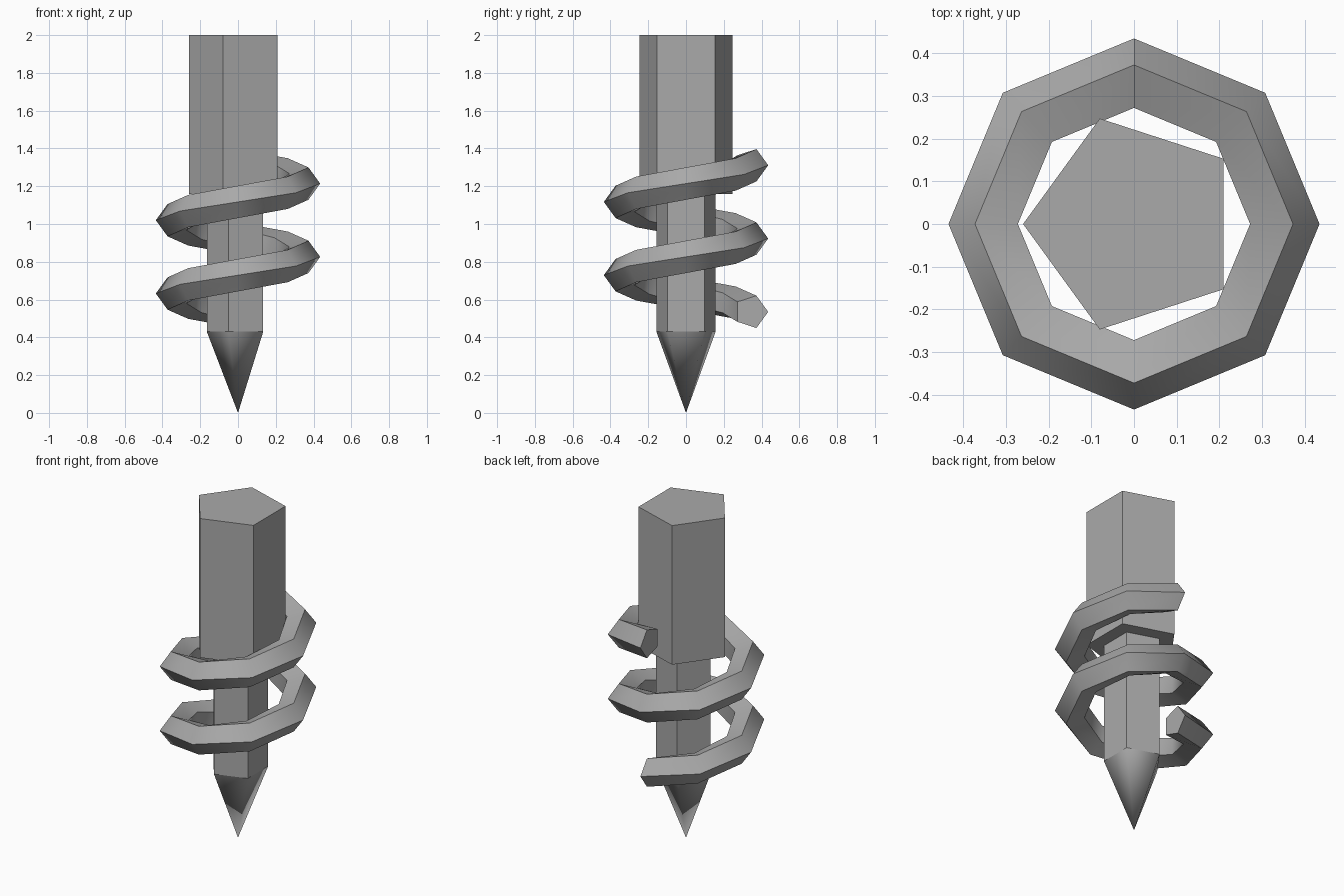
import bpy, bmesh, math

cube = bpy.data.objects.get("Cube")
if cube:
    bpy.data.objects.remove(cube, do_unlink=True)

SIDES = 5

grey = bpy.data.materials.new("mid_grey")
grey.use_nodes = True
colour = (0.4, 0.4, 0.4, 1)
grey.diffuse_color = colour
grey.node_tree.nodes["Principled BSDF"].inputs["Base Color"].default_value = colour


def finish(name, bm, smooth_angle=None):
    bmesh.ops.recalc_face_normals(bm, faces=bm.faces)
    mesh = bpy.data.meshes.new(name)
    bm.to_mesh(mesh)
    bm.free()
    mesh.materials.append(grey)
    obj = bpy.data.objects.new(name, mesh)
    bpy.context.collection.objects.link(obj)
    if smooth_angle:
        bpy.ops.object.select_all(action="DESELECT")
        obj.select_set(True)
        bpy.context.view_layer.objects.active = obj
        bpy.ops.object.shade_smooth_by_angle(angle=math.radians(smooth_angle))
    return obj


def ring(bm, radius, z):
    # Pentagon with one corner pointing to -x
    angles = [math.pi + i * math.tau / SIDES for i in range(SIDES)]
    return [bm.verts.new((radius * math.cos(a), radius * math.sin(a), z)) for a in angles]


def bridge(bm, a, b):
    for i in range(SIDES):
        j = (i + 1) % SIDES
        bm.faces.new((a[i], a[j], b[j], b[i]))


def prism(name, radius, bottom, top):
    bm = bmesh.new()
    low, high = ring(bm, radius, bottom), ring(bm, radius, top)
    bridge(bm, low, high)
    bm.faces.new(low)
    bm.faces.new(high)
    finish(name, bm)


# Thick handle and thin shaft
prism("handle", 0.26, 1.16, 2.0)
prism("shaft", 0.165, 0.43, 1.16)

# Smooth pointed tip, open where it meets the shaft
bm = bmesh.new()
base = ring(bm, 0.165, 0.43)
apex = bm.verts.new((0, 0, 0))
for i in range(SIDES):
    bm.faces.new((base[i], apex, base[(i + 1) % SIDES]))
finish("tip", bm, 75)

# Two-turn screw thread with a pentagonal section, starting at the back
STEPS, TURNS = 8, 2
bm = bmesh.new()
loops = []
for s in range(STEPS * TURNS + 1):
    around = math.pi / 2 + s * math.tau / STEPS
    height = 0.535 + s * 0.388 / STEPS
    loop = []
    for i in range(SIDES):
        a = i * math.tau / SIDES
        r = 0.345 + 0.09 * math.cos(a)
        loop.append(bm.verts.new((r * math.cos(around), r * math.sin(around),
                                  height + 0.09 * math.sin(a))))
    loops.append(loop)
for a, b in zip(loops, loops[1:]):
    bridge(bm, a, b)
bm.faces.new(loops[0])
bm.faces.new(loops[-1])
finish("thread", bm, 50)
